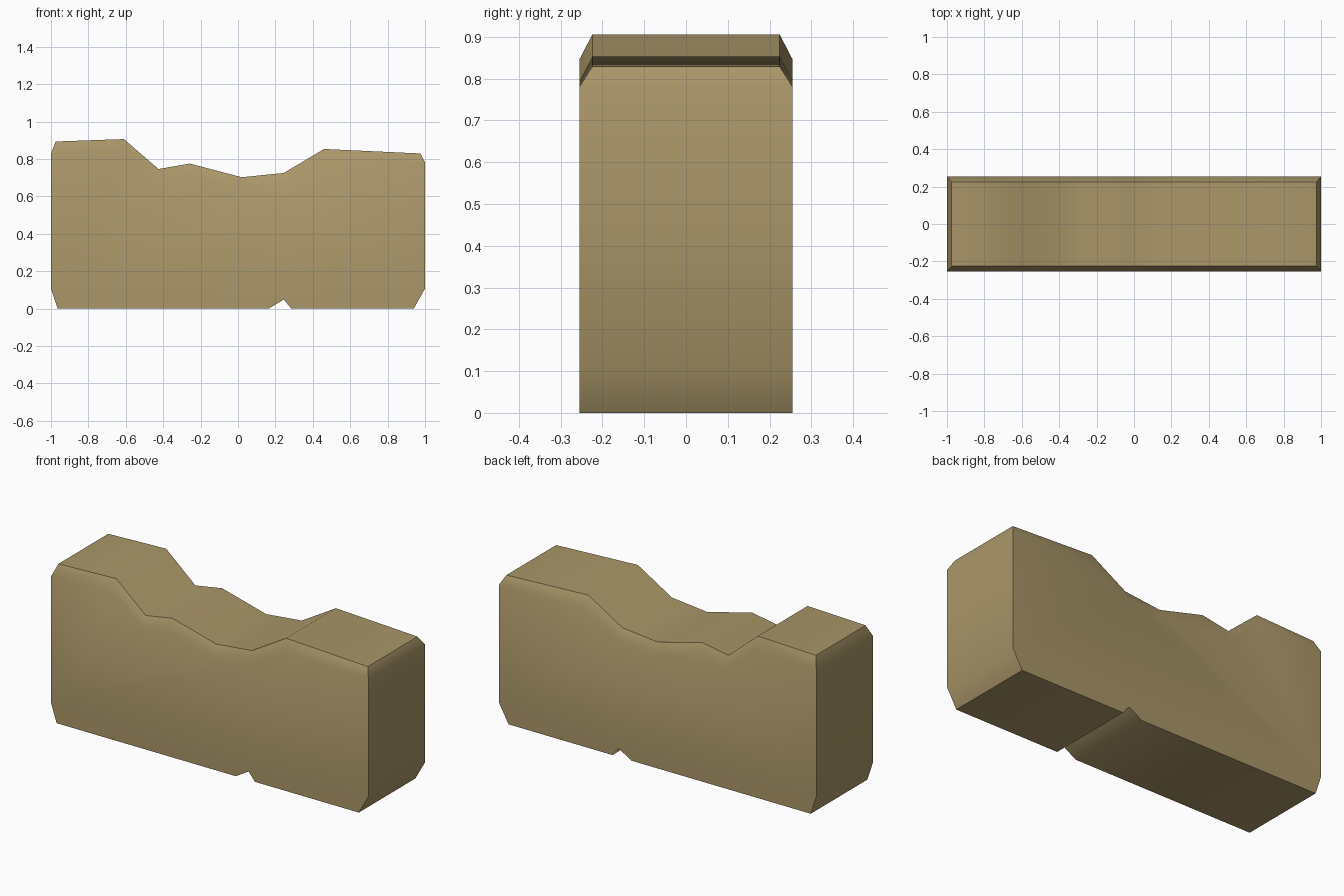
import bpy, bmesh, math

if "Cube" in bpy.data.objects:
    bpy.data.objects.remove(bpy.data.objects["Cube"])

# Profiles in x, z
top = [(-0.975, 0.893), (-0.61, 0.906), (-0.425, 0.746), (-0.257, 0.775),
       (0.02, 0.702), (0.245, 0.725), (0.46, 0.853), (0.975, 0.829)]
bottom = [(1, 0.107), (0.94, 0), (0.285, 0), (0.245, 0.048),
          (0.165, 0), (-0.965, 0), (-1, 0.107)]
# Lower edge of the chamfer that runs around the top
rim = [(-1, 0.828)] + [(x, z - 0.06) for x, z in top[1:-1]] + [(1, 0.78)]
outline = rim + bottom
HALF, TOP_HALF = 0.255, 0.224

bm = bmesh.new()


def row(points, y):
    return [bm.verts.new((x, y, z)) for x, z in points]


front, back = row(outline, -HALF), row(outline, HALF)
top_front, top_back = row(top, -TOP_HALF), row(top, TOP_HALF)
n, last = len(outline), len(top) - 1

# Front and back walls
bm.faces.new(front)
bm.faces.new(back)

# Ends and underside
for i in range(last, n):
    j = (i + 1) % n
    bm.faces.new((front[i], front[j], back[j], back[i]))

# Worn top and its long chamfers
for i in range(last):
    bm.faces.new((top_front[i], top_front[i + 1], top_back[i + 1], top_back[i]))
    bm.faces.new((front[i], front[i + 1], top_front[i + 1], top_front[i]))
    bm.faces.new((back[i], back[i + 1], top_back[i + 1], top_back[i]))

# End chamfers
for i in (0, last):
    bm.faces.new((front[i], back[i], top_back[i], top_front[i]))

bmesh.ops.recalc_face_normals(bm, faces=bm.faces)
mesh = bpy.data.meshes.new("worn_block")
bm.to_mesh(mesh)
bm.free()

block = bpy.data.objects.new("worn_block", mesh)
bpy.context.collection.objects.link(block)
tan = bpy.data.materials.new("sandy tan")
tan.diffuse_color = (0.40, 0.305, 0.14, 1)
tan.use_nodes = True
tan.node_tree.nodes["Principled BSDF"].inputs["Base Color"].default_value = tan.diffuse_color
mesh.materials.append(tan)

# Soft shading across shallow corners, sharp at the top and bottom edges
bpy.context.view_layer.objects.active = block
block.select_set(True)
bpy.ops.object.shade_smooth_by_angle(angle=math.radians(55))
